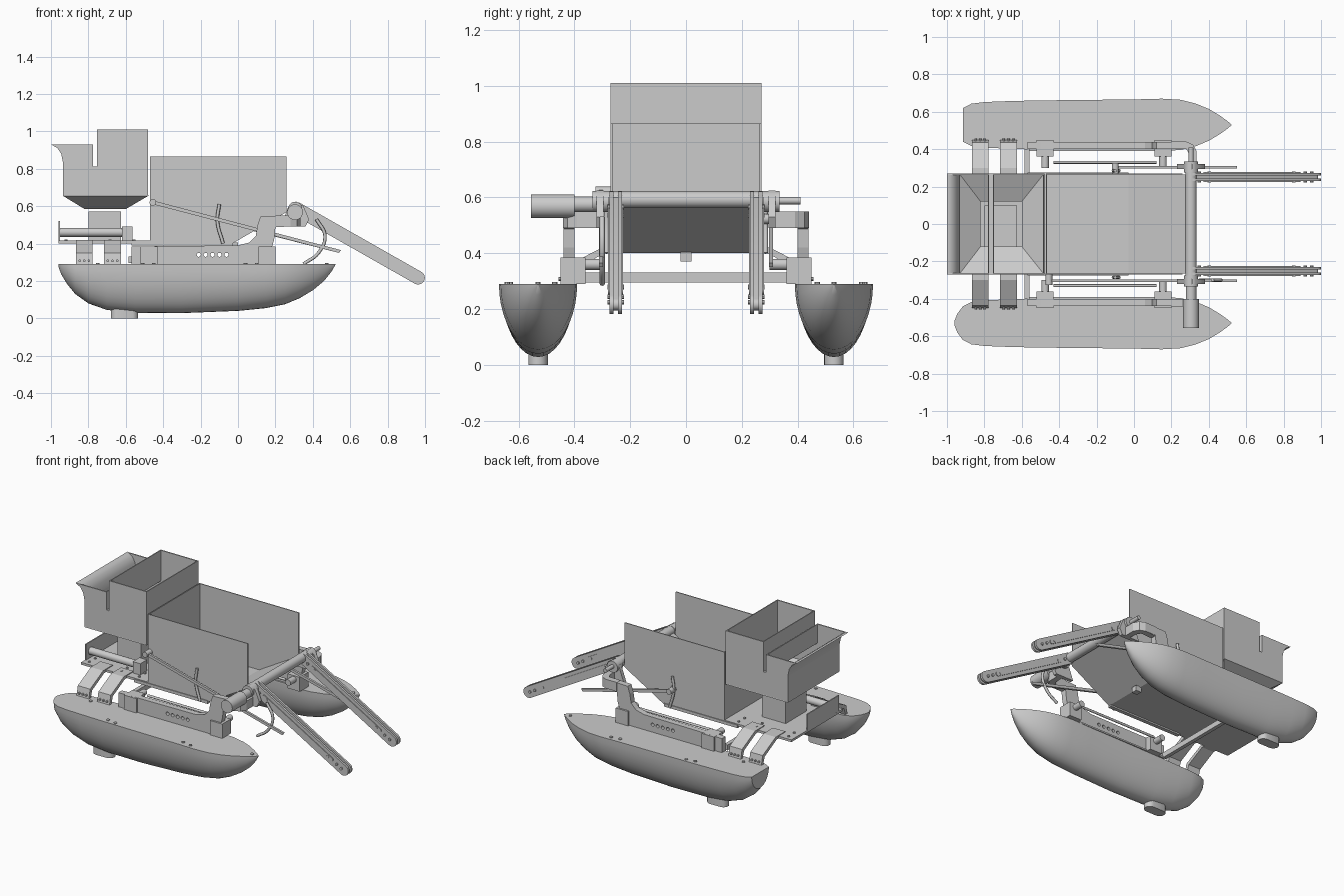
import bpy, bmesh, math
from mathutils import Vector

if "Cube" in bpy.data.objects:
    bpy.data.objects.remove(bpy.data.objects["Cube"])


def make(name, verts, faces, smooth=False):
    me = bpy.data.meshes.new(name)
    me.from_pydata([tuple(v) for v in verts], [], faces)
    bm = bmesh.new()
    bm.from_mesh(me)
    bmesh.ops.recalc_face_normals(bm, faces=bm.faces)
    bm.to_mesh(me)
    bm.free()
    if smooth:
        for p in me.polygons:
            p.use_smooth = True
        me.set_sharp_from_angle(angle=math.radians(35))
    ob = bpy.data.objects.new(name, me)
    bpy.context.collection.objects.link(ob)
    return ob


def loft(name, rings, smooth=False, cap=True):
    n = len(rings[0])
    faces = [(i * n + j, i * n + (j + 1) % n, (i + 1) * n + (j + 1) % n, (i + 1) * n + j)
             for i in range(len(rings) - 1) for j in range(n)]
    if cap:
        faces += [tuple(range(n)), tuple(range((len(rings) - 1) * n, len(rings) * n))]
    return make(name, [v for r in rings for v in r], faces, smooth)


def prism(name, pts, y0, y1, smooth=False):
    return loft(name, [[(x, y, z) for x, z in pts] for y in (y0, y1)], smooth)


def box(name, x0, x1, y0, y1, z0, z1):
    return prism(name, [(x0, z0), (x1, z0), (x1, z1), (x0, z1)], y0, y1)


def cyl(name, a, b, r, n=20):
    a, b = Vector(a), Vector(b)
    q = (b - a).to_track_quat('Z', 'Y')
    ring = [q @ Vector((r * math.cos(2 * math.pi * k / n), r * math.sin(2 * math.pi * k / n), 0)) for k in range(n)]
    return loft(name, [[a + v for v in ring], [b + v for v in ring]], True)


def wire(name, pts, r):
    cu = bpy.data.curves.new(name, 'CURVE')
    cu.dimensions = '3D'
    cu.bevel_depth, cu.bevel_resolution, cu.use_fill_caps = r, 2, True
    sp = cu.splines.new('BEZIER')
    sp.bezier_points.add(len(pts) - 1)
    for p, c in zip(sp.bezier_points, pts):
        p.co = c
        p.handle_left_type = p.handle_right_type = 'AUTO'
    ob = bpy.data.objects.new(name, cu)
    bpy.context.collection.objects.link(ob)
    return ob


def side(s, a, b):
    return (a, b) if s > 0 else (-b, -a)


# Hull stations: x, half width, keel height
stations = [(-.96, .012, .275), (-.945, .05, .235), (-.915, .09, .185), (-.87, .113, .13), (-.8, .122, .08),
            (-.7, .126, .045), (-.55, .13, .03), (-.3, .133, .028), (0, .136, .04), (.15, .14, .055),
            (.25, .134, .075), (.33, .114, .108), (.4, .085, .15), (.46, .049, .2), (.5, .02, .25), (.52, .003, .285)]
for s, tag in ((-1, 'right'), (1, 'left')):
    rings = []
    for x, w, k in (stations if s < 0 else stations[2:]):
        rings.append([(x, s * .53 + w * math.cos(math.pi * i / 20), .29 - (.29 - k) * math.sin(math.pi * i / 20))
                      for i in range(21)])
    loft(tag + '_hull', rings, True)
    # Thruster pod under the hull
    pod = [(.037 * math.cos(t), .035 * math.sin(t)) for t in [2 * math.pi * i / 24 for i in range(24)]]
    loft(tag + '_thruster_pod', [[(-.607 + px + math.copysign(.036, px), s * .53 + py, z) for px, py in pod]
                                 for z in (0, .06)], True)
    # Deck bolts
    for x, y in ((-.51, .63), (-.45, .64), (.04, .63), (.1, .64), (.475, .53), (-.75, .47)):
        cyl(tag + '_deck_bolt', (x, s * y, .285), (x, s * y, .296), .01, 10)

    # Sloping support legs from deck platform to hull
    leg = [(.2, .4), (.29, .4), (.415, .335), (.43, .29), (.45, .29), (.437, .35), (.3, .42), (.2, .42)]
    for x0, x1 in ((-.867, -.777), (-.716, -.626)):
        loft(tag + '_support_leg', [[(x, s * y, z) for y, z in leg] for x in (x0, x1)])
        for i in range(3):
            x = x0 + .02 + i * .025
            cyl(tag + '_leg_bolt', (x, s * .43, .308), (x, s * .456, .308), .007, 8)

    # Gooseneck side beam with round holes
    beam = [(-.57, .29), (-.57, .383), (-.5, .385), (0, .39), (.06, .405), (.095, .44), (.105, .5), (.12, .545),
            (.25, .55), (.25, .49), (.2, .487), (.193, .42), (.178, .37), (.155, .34), (.155, .29)]
    b = prism(tag + '_side_beam', beam, *side(s, .4, .438))
    for i in range(5):
        x = -.21 + i * .037
        c = cyl(tag + '_hole_cutter', (x, s * .3, .34), (x, s * .5, .34), .011, 14)
        c.hide_render = True
        c.hide_viewport = True
        m = b.modifiers.new('hole', 'BOOLEAN')
        m.operation, m.object = 'DIFFERENCE', c
    # Curved bar turning the beam in to the shaft
    out = [(.2, .44), (.28, .44), (.315, .425), (.335, .39), (.335, .32), (.3, .32), (.295, .375), (.28, .4), (.2, .4)]
    loft(tag + '_corner_bar', [[(x, s * y, z) for x, y in out] for z in (.49, .55)])
    # Beam end blocks, actuator and knobs
    for x0, x1 in ((-.52, -.43), (.11, .2)):
        box(tag + '_end_block', x0, x1, *side(s, .36, .45), .29, .385)
        cyl(tag + '_block_knob', (x0 + .045, s * .3, .36), (x0 + .045, s * .37, .36), .02)
    cyl(tag + '_actuator_rod', (-.43, s * .33, .36), (.12, s * .33, .36), .008, 12)
    box(tag + '_beam_shelf', -.57, .15, *side(s, .39, .41), .29, .3)
    # Long slanting push rod and its hinge
    start = (-.455, .63) if s < 0 else (-.1, .533)
    prism(tag + '_push_rod', [start, (start[0], start[1] - .02), (.54, .35), (.55, .365)], *side(s, .297, .311))
    cyl(tag + '_rod_hinge', (start[0], s * .265, start[1] - .01), (start[0], s * .325, start[1] - .01), .018)

    # Shaft bracket
    prism(tag + '_shaft_bracket', [(.23, .49), (.36, .49), (.38, .53), (.35, .6), (.31, .625), (.27, .6)],
          *side(s, .295, .32), True)
    cyl(tag + '_shaft_collar', (.305, s * .275, .585), (.305, s * .335, .585), .038)

    # Slotted front arm: two rails, recessed web, rounded ends, bolts
    a, e = Vector((.315, .585)), Vector((.963, .217))
    d = (e - a).normalized()
    ang = math.atan2(d.y, d.x)

    def stadium(p, q, r):
        pts = []
        for cen, off in ((p, math.pi / 2), (q, -math.pi / 2)):
            pts += [(cen.x + r * math.cos(ang + off + math.pi * i / 10),
                     cen.y + r * math.sin(ang + off + math.pi * i / 10)) for i in range(11)]
        return pts
    for y in (.23, .26):
        prism(tag + '_arm_rail', stadium(a, e, .036), *side(s, y, y + .014), True)
    prism(tag + '_arm_web', stadium(a, e, .022), *side(s, .24, .265), True)
    for y0, y1 in ((.225, .232), (.272, .279)):
        prism(tag + '_arm_rib', stadium(a + d * .08, e - d * .1, .014), *side(s, y0, y1), True)
    for t in (.04, .1, .62, .69, .73):
        p = a + d * t
        cyl(tag + '_arm_bolt', (p.x, s * .222, p.y), (p.x, s * .282, p.y), .009, 10)

# Cross shaft, gear motor and plain shaft end
cyl('cross_shaft', (.305, -.275, .592), (.305, .275, .592), .03, 28)
cyl('shaft_end', (.305, .27, .588), (.305, .41, .588), .013)
cyl('shaft_motor', (.305, -.555, .568), (.305, -.4, .568), .042, 28)
cyl('motor_gearbox', (.305, -.4, .575), (.305, -.3, .575), .028)

# Collection bin: side walls, back wall, floor with ramp
wall = [(-.465, .4), (-.03, .4), (.26, .57), (.26, .865), (-.465, .865)]
for s in (-1, 1):
    prism('bin_side_wall', wall, *side(s, .264, .27))
    box('bin_bottom_rail', -.57, -.03, *side(s, .25, .275), .39, .41)
box('bin_back_wall', -.47, -.464, -.27, .27, .4, .865)
prism('bin_floor_ramp', [(-.48, .4), (-.03, .4), (.28, .58), (.28, .59), (-.03, .41), (-.48, .41)], -.265, .265)
box('ramp_clip', -.04, .0, -.02, .02, .37, .405)

# Rear hopper: notched sides, cross walls, curved lip and funnel
hop = [(-.935, .66), (-.48, .66), (-.48, 1.01), (-.755, 1.01), (-.755, .81), (-.775, .81), (-.775, .93),
       (-1, .93), (-.965, .91), (-.945, .88), (-.935, .83)]
for s in (-1, 1):
    prism('hopper_side', hop, *side(s, .262, .27))
for x, z0, z1 in ((-.486, .66, 1.01), (-.755, .81, 1.01), (-.781, .81, .93), (-.935, .66, .83)):
    box('hopper_cross_wall', x, x + .006, -.268, .268, z0, z1)
box('hopper_slot_base', -.78, -.75, -.268, .268, .805, .811)
prism('hopper_lip', [(-1, .93), (-.965, .91), (-.945, .88), (-.935, .83), (-.929, .83), (-.938, .88), (-.96, .915),
                     (-.985, .93)], -.265, .265, True)


def rect(x0, x1, y, z):
    return [(x0, -y, z), (x1, -y, z), (x1, y, z), (x0, y, z)]


funnel = loft('hopper_funnel', [rect(-.935, -.48, .27, .66), rect(-.82, -.6, .12, .59)], cap=False)
funnel.modifiers.new('thickness', 'SOLIDIFY').thickness = .005

# Rear platform with drive unit beneath the funnel
box('rear_platform', -.96, -.46, -.27, .27, .4, .415)
for x in (-.685, -.555, -.92):
    for y in (-.24, -.18, .18, .24):
        cyl('platform_bolt', (x, y, .41), (x, y, .422), .008, 8)
box('drive_housing', -.8, -.625, -.12, .1, .415, .572)
cyl('drive_motor', (-.955, -.18, .46), (-.62, -.18, .46), .024)
box('motor_mount', -.62, -.565, -.215, -.145, .415, .49)
box('motor_end_plate', -.96, -.953, -.23, .1, .41, .52)

# Cross bar between the side beams
box('cross_bar', -.585, -.56, -.4, .4, .295, .33)

# Bent cables and hoop
for s in (-1, 1):
    wire('bent_cable', [(-.1, s * .285, .61), (-.11, s * .285, .52), (-.08, s * .285, .4)], .009)
wire('front_hoop', [(.42, -.3, .53), (.465, -.3, .44), (.43, -.3, .35), (.35, -.3, .29)], .009)
